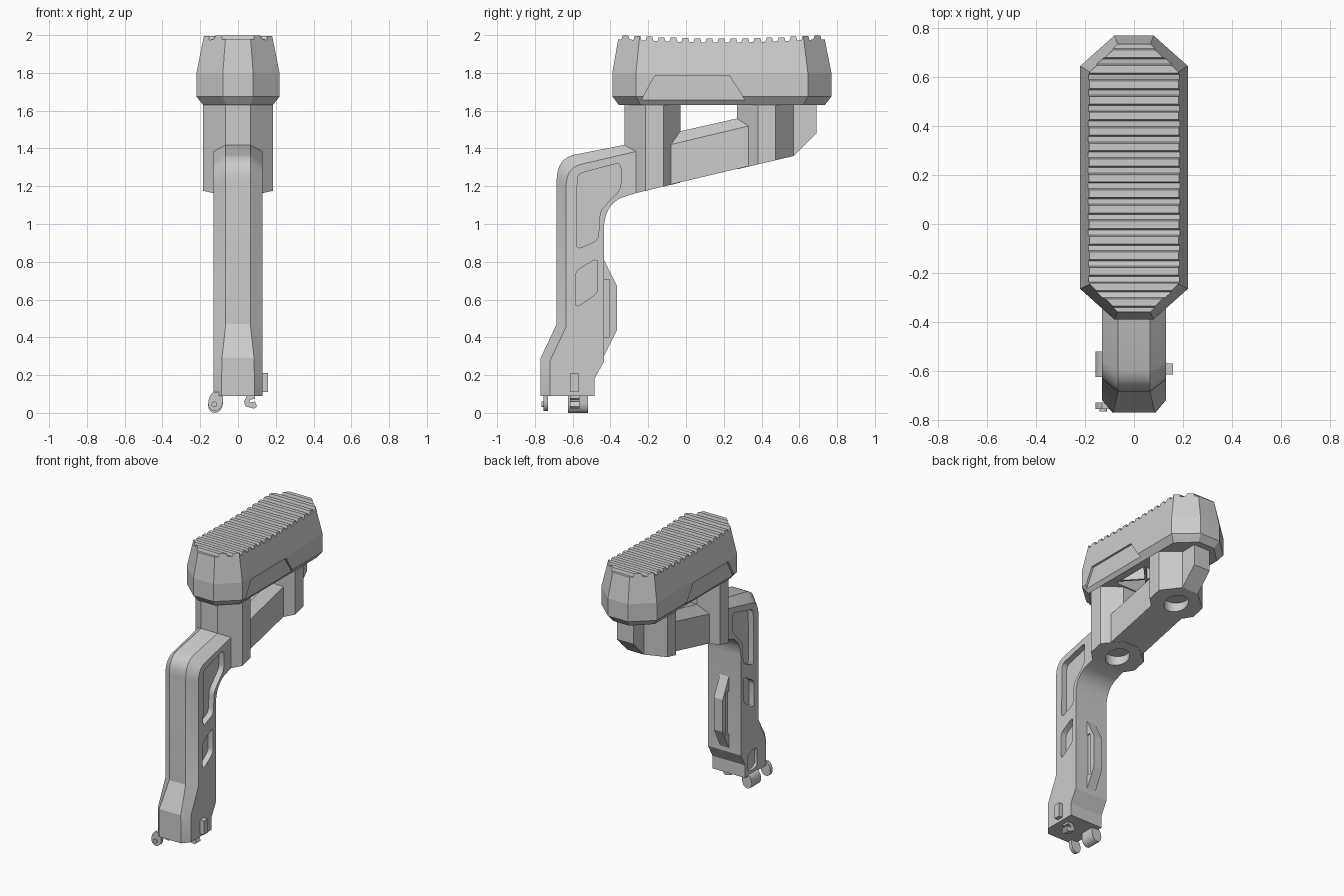
import bpy
import bmesh
from mathutils import Vector

if "Cube" in bpy.data.objects:
    bpy.data.objects.remove(bpy.data.objects["Cube"], do_unlink=True)


def loft(name, rings):
    """Skin a stack of equal-length rings and cap both ends."""
    bm = bmesh.new()
    loops = [[bm.verts.new(p) for p in ring] for ring in rings]
    n = len(loops[0])
    for a, b in zip(loops, loops[1:]):
        for i in range(n):
            j = (i + 1) % n
            bm.faces.new((a[i], a[j], b[j], b[i]))
    bm.faces.new(loops[0][::-1])
    bm.faces.new(loops[-1])
    bmesh.ops.recalc_face_normals(bm, faces=bm.faces)
    mesh = bpy.data.meshes.new(name)
    bm.to_mesh(mesh)
    bm.free()
    obj = bpy.data.objects.new(name, mesh)
    bpy.context.collection.objects.link(obj)
    return obj


def prism_x(name, pts, a, b):
    return loft(name, [[(x, y, z) for y, z in pts] for x in (a, b)])


def prism_y(name, pts, a, b):
    return loft(name, [[(x, y, z) for x, z in pts] for y in (a, b)])


def box(name, x0, x1, y0, y1, z0, z1):
    return prism_x(name, [(y0, z0), (y1, z0), (y1, z1), (y0, z1)], x0, x1)


def cut(obj, cutter):
    cutter.hide_render = True
    bpy.ops.object.select_all(action='DESELECT')
    bpy.context.view_layer.objects.active = obj
    obj.select_set(True)
    mod = obj.modifiers.new("cut", 'BOOLEAN')
    mod.operation = 'DIFFERENCE'
    mod.solver = 'EXACT'
    mod.object = cutter
    bpy.ops.object.modifier_apply(modifier=mod.name)
    bpy.data.objects.remove(cutter, do_unlink=True)


def cut_sides(obj, pts, inner, outer, sides=(1, -1)):
    for s in sides:
        cut(obj, prism_x("side_cutter", pts, s * inner, s * outer))


def bend(a, c, b, steps):
    a, c, b = Vector(a), Vector(c), Vector(b)
    ts = [i / steps for i in range(steps + 1)]
    return [tuple(a * (1 - t) ** 2 + c * 2 * t * (1 - t) + b * t * t) for t in ts]


def rounded(pts, r):
    out = []
    for i, p in enumerate(pts):
        p = Vector(p)
        before = (Vector(pts[i - 1]) - p).normalized() * r
        after = (Vector(pts[(i + 1) % len(pts)]) - p).normalized() * r
        out += bend(p + before, p, p + after, 3)
    return out


def octagon(half, flat, y0, ya, yb, y1, z):
    """Long octagon in plan; z is a function of y."""
    right = [(flat, y0), (half, ya), (half, yb), (flat, y1)]
    plan = right + [(-x, y) for x, y in reversed(right)]
    return [(x, y, z(y)) for x, y in plan]


def under(y):
    return 1.165 + (y + 0.26) * 0.235


# Head: long octagonal pad housing
head = loft("head", [
    octagon(h, f, y0, y0 + c, y1 - c, y1, lambda y, z=z: z)
    for z, h, f, y0, y1, c in (
        (1.63, 0.185, 0.065, -0.355, 0.735, 0.115),
        (1.675, 0.22, 0.08, -0.39, 0.77, 0.125),
        (1.80, 0.22, 0.08, -0.39, 0.77, 0.125),
        (2.0, 0.18, 0.065, -0.355, 0.73, 0.11))])

# Dished row of ridges across the top
mid, pitch, teeth = 0.1875, 0.0635, 17
crown = [(-0.5, 2.1), (-0.5, 1.975)]
for i in range(teeth):
    y = mid + (i - (teeth - 1) / 2) * pitch
    top = 1.982 + 0.019 * ((y - mid) / 0.54) ** 2
    crown += [(y - 0.021, top - 0.021), (y - 0.015, top),
              (y + 0.015, top), (y + 0.021, top - 0.021)]
crown += [(0.9, 1.975), (0.9, 2.1)]
cut(head, prism_x("ridge_cutter", crown, -0.3, 0.3))

# Recessed side panels and the hollow underside with cross ribs
panel = [(-0.25, 1.6), (-0.245, 1.64), (-0.165, 1.785),
         (0.23, 1.785), (0.33, 1.63), (0.33, 1.6)]
cut_sides(head, panel, 0.205, 0.3)
cut(head, box("hollow_cutter", -0.13, 0.13, -0.02, 0.26, 1.6, 1.75))
for i, s in enumerate((1, -1)):
    ends = [(-s * 0.13, -0.02), (s * 0.13, 0.26)]
    loft("cross_rib_%d" % (i + 1), [
        [(x - 0.01, y, 1.645), (x + 0.01, y, 1.645),
         (x + 0.01, y, 1.76), (x - 0.01, y, 1.76)] for x, y in ends])

# Two octagonal posts with bored undersides
for name, plan in (("front_post", (-0.325, -0.215, -0.12, -0.03)),
                   ("rear_post", (0.27, 0.38, 0.475, 0.57))):
    post = loft(name, [octagon(0.185, 0.065, *plan, under),
                       octagon(0.185, 0.065, *plan, lambda y: 1.64)])
    centre = (plan[1] + plan[2]) / 2
    bpy.ops.mesh.primitive_cylinder_add(vertices=32, radius=0.08, depth=0.2,
                                        location=(0, centre, under(centre) - 0.05))
    cut(post, bpy.context.object)

# Tail block behind the rear post
prism_x("tail_block", [(0.54, 1.36), (0.57, 1.36), (0.69, 1.48),
                       (0.69, 1.64), (0.54, 1.64)], -0.065, 0.065)


def section(front, corner, back, half):
    """Six-sided limb section with a chamfered outer face."""
    right = [(half, *front), (0.13, *corner), (0.13, *back)]
    return right + [(-x, y, z) for x, y, z in reversed(right)]


# Sloping arm between the posts
loft("arm", [
    section((-0.035, 1.49), (-0.083, 1.42), (-0.083, under(-0.083) + 0.002), 0.065),
    section((0.275, 1.56), (0.335, 1.52), (0.335, under(0.335) + 0.002), 0.065)])

# Leg with flared foot and smooth bend into the front post
rings = [section((-0.77, 0.09), (-0.72, 0.09), (-0.485, 0.09), 0.088),
         section((-0.77, 0.29), (-0.72, 0.275), (-0.485, 0.18), 0.085),
         section((-0.685, 0.47), (-0.635, 0.455), (-0.435, 0.27), 0.065)]
front = bend((-0.685, 1.23), (-0.685, 1.34), (-0.60, 1.365), 7)
corner = bend((-0.635, 1.20), (-0.635, 1.295), (-0.56, 1.315), 7)
back = bend((-0.435, 0.98), (-0.43, 1.10), (-0.34, 1.14), 7)
rings += [section(f, c, b, 0.065) for f, c, b in zip(front, corner, back)]
rings.append(section((-0.32, 1.42), (-0.26, 1.385), (-0.26, 1.165), 0.065))
leg = loft("leg", rings)

# Rounded pockets in both sides of the leg
upper = [(-0.58, 0.865), (-0.465, 0.915), (-0.455, 1.07), (-0.345, 1.185),
         (-0.345, 1.325), (-0.575, 1.265)]
lower = [(-0.585, 0.555), (-0.468, 0.635), (-0.468, 0.82), (-0.585, 0.75)]
for pocket in (upper, lower):
    cut_sides(leg, rounded(pocket, 0.03), 0.09, 0.2)

# Foot recess on the right side
recess = rounded([(-0.62, 0.12), (-0.51, 0.12), (-0.51, 0.24), (-0.62, 0.27)], 0.04)
cut_sides(leg, recess, 0.11, 0.2, sides=(-1,))

# Lever on the back of the leg
lever = prism_x("lever", [(-0.45, 0.29), (-0.435, 0.30), (-0.365, 0.44),
                          (-0.365, 0.67), (-0.435, 0.81), (-0.45, 0.81)],
                -0.035, 0.035)
cut_sides(lever, [(-0.5, 0.40), (-0.405, 0.40), (-0.405, 0.705), (-0.5, 0.705)],
          0.025, 0.1)

# Latch button and its hooked catch on the left of the foot
box("latch_button", 0.10, 0.16, -0.615, -0.57, 0.11, 0.21)
hook = [(0.09, 0.10), (0.09, 0.075), (0.065, 0.07), (0.06, 0.055),
        (0.09, 0.06), (0.10, 0.035), (0.085, 0.022), (0.04, 0.035),
        (0.032, 0.06), (0.045, 0.085), (0.05, 0.10)]
prism_y("latch_hook", hook, -0.615, -0.565)

# Teardrop hinge lugs under the right of the foot
lug = bend((-0.13, 0.10), (-0.155, 0.085), (-0.158, 0.04), 4)
lug += bend((-0.158, 0.04), (-0.155, 0.0), (-0.12, 0.0), 4)[1:]
lug += bend((-0.12, 0.0), (-0.085, 0.005), (-0.08, 0.05), 4)[1:]
lug += [(-0.08, 0.10)]
prism_y("rear_hinge_lug", lug, -0.625, -0.52)
prism_y("front_hinge_lug", [(x, z + 0.01) for x, z in lug], -0.755, -0.73)
bpy.ops.mesh.primitive_cylinder_add(vertices=16, radius=0.015, depth=0.035,
                                    location=(-0.125, -0.7475, 0.045),
                                    rotation=(1.5708, 0, 0))
bpy.context.object.name = "hinge_pin"

# Smooth the gentle bends, keep the facets
for name in ("leg", "rear_hinge_lug", "front_hinge_lug", "hinge_pin"):
    obj = bpy.data.objects[name]
    bpy.ops.object.select_all(action='DESELECT')
    bpy.context.view_layer.objects.active = obj
    obj.select_set(True)
    bpy.ops.object.shade_smooth_by_angle(angle=0.42)
